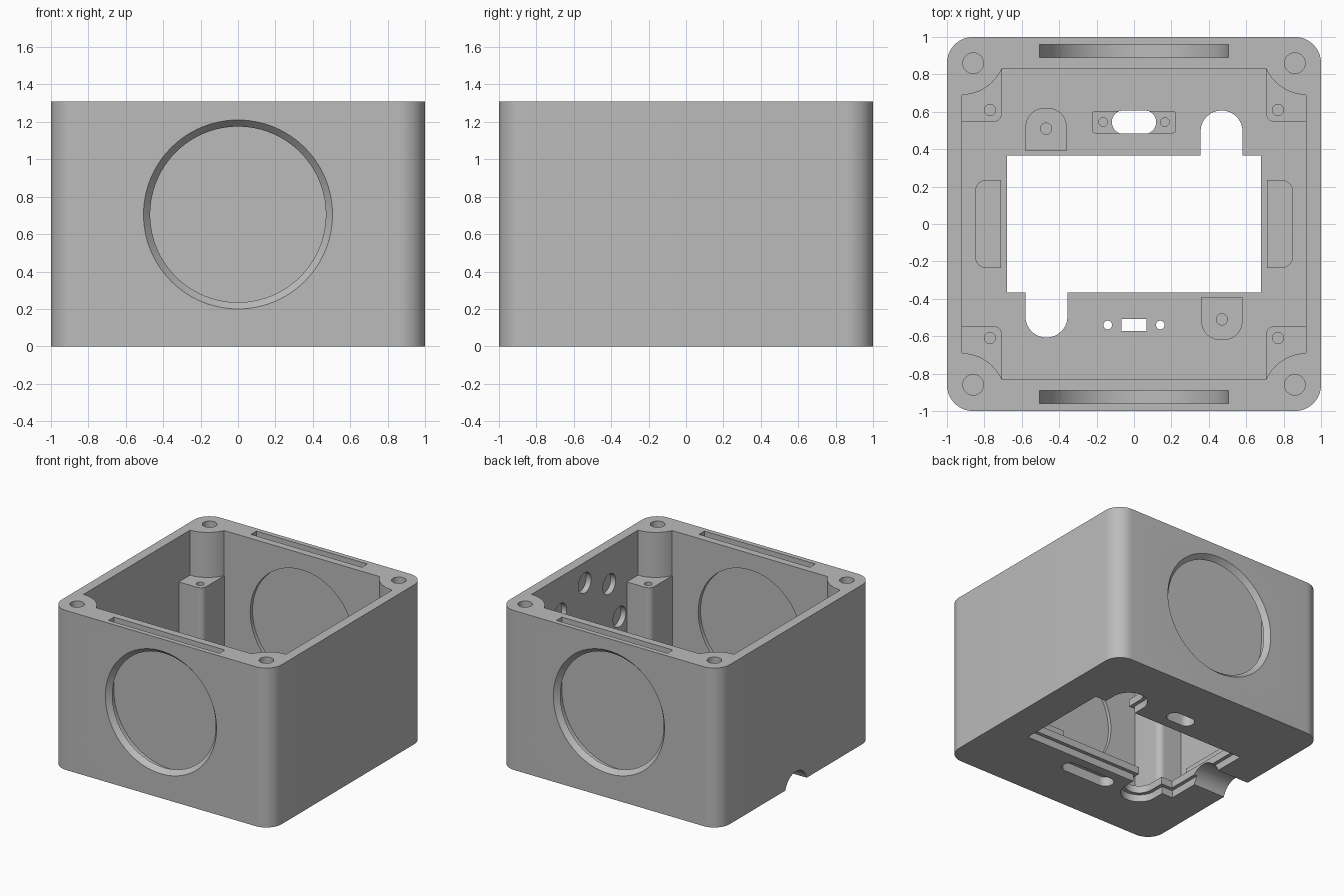
import bpy, bmesh, math
from mathutils import Matrix

cube = bpy.data.objects.get("Cube")
if cube:
    bpy.data.objects.remove(cube, do_unlink=True)

grey = bpy.data.materials.new("matte_grey")
grey.use_nodes = True
GREY = (0.5, 0.5, 0.5, 1)
grey.diffuse_color = GREY
grey.node_tree.nodes["Principled BSDF"].inputs["Base Color"].default_value = GREY

HEIGHT, FLOOR = 1.31, 0.12
HOLE_Z, HOLE_R = 0.705, 0.47


def add_object(name, bm):
    bmesh.ops.recalc_face_normals(bm, faces=bm.faces)
    mesh = bpy.data.meshes.new(name)
    bm.to_mesh(mesh)
    bm.free()
    obj = bpy.data.objects.new(name, mesh)
    bpy.context.collection.objects.link(obj)
    mesh.materials.append(grey)
    return obj


def prism(name, a, b, c, radii=0, axis="Z", seg=12):
    """Rounded rectangle over ranges a, b, extruded over range c along axis."""
    if not isinstance(radii, tuple):
        radii = (radii,) * 4
    corners = [(a[0], b[0], 1, 1), (a[1], b[0], -1, 1),
               (a[1], b[1], -1, -1), (a[0], b[1], 1, -1)]
    pts = []
    for i, (x, y, sx, sy) in enumerate(corners):
        r = radii[i]
        for k in range(seg + 1 if r else 1):
            t = math.pi * (1 + i / 2 + k / seg / 2)
            p = (x + r * (sx + math.cos(t)), y + r * (sy + math.sin(t))) if r else (x, y)
            if not pts or math.dist(p, pts[-1]) > 1e-5:
                pts.append(p)
    if math.dist(pts[0], pts[-1]) < 1e-5:
        pts.pop()
    place = {"Z": lambda u, v, w: (u, v, w),
             "Y": lambda u, v, w: (u, w, v),
             "X": lambda u, v, w: (w, u, v)}[axis]
    bm = bmesh.new()
    low, high = ([bm.verts.new(place(u, v, w)) for u, v in pts] for w in c)
    bm.faces.new(low)
    bm.faces.new(high)
    n = len(pts)
    for i in range(n):
        j = (i + 1) % n
        bm.faces.new((low[i], low[j], high[j], high[i]))
    return add_object(name, bm)


def rod(name, u, v, r, c, axis="Z", seg=12):
    return prism(name, (u - r, u + r), (v - r, v + r), c, r, axis, seg)


def cut(target, cutter):
    """Subtract the cutter from the target and discard it."""
    mod = target.modifiers.new("cut", "BOOLEAN")
    mod.operation = "DIFFERENCE"
    mod.solver = "EXACT"
    mod.object = cutter
    cutter.hide_render = True
    bpy.context.view_layer.objects.active = target
    bpy.ops.object.modifier_apply(modifier=mod.name)
    bpy.data.objects.remove(cutter, do_unlink=True)


def span(p, q):
    return (min(p, q), max(p, q))


housing = prism("housing", (-1, 1), (-1, 1), (0, HEIGHT), 0.14)

# Cavity shape, with everything that stands inside it taken away
cavity = prism("cavity", (-0.92, 0.92), (-0.83, 0.83), (FLOOR, HEIGHT + 0.1))
for sx in (-1, 1):
    for sy in (-1, 1):
        cut(cavity, rod("corner_post", sx * 0.925, sy * 0.93, 0.24, (0, 2), seg=20))
        inner = [0.05 if (cx, cy) == (-sx, -sy) else 0
                 for cx, cy in ((-1, -1), (1, -1), (1, 1), (-1, 1))]
        cut(cavity, prism("screw_boss", span(sx * 0.705, sx * 1.1),
                          span(sy * 0.545, sy * 1.1), (0, 0.94), tuple(inner)))
    # Raised pads beside the opening
    outer = (0, 0.06, 0.06, 0) if sx > 0 else (0.06, 0, 0, 0.06)
    cut(cavity, prism("side_pad", span(sx * 0.71, sx * 0.85), (-0.235, 0.235),
                      (0, 0.18), outer))
    tab = (0, 0, 0.1, 0.1) if sx > 0 else (0.1, 0.1, 0, 0)
    cut(cavity, prism("mount_tab", span(-sx * 0.58, -sx * 0.36),
                      span(sx * 0.39, sx * 0.62), (0, 0.18), tab))
cut(cavity, prism("cable_pad", (-0.225, 0.225), (0.485, 0.605), (0, 0.18), 0.02))
cut(housing, cavity)

# Screw holes in posts, bosses and tabs
for sx in (-1, 1):
    for sy in (-1, 1):
        cut(housing, rod("post_hole", sx * 0.86, sy * 0.86, 0.055, (0.95, 1.4)))
        cut(housing, rod("boss_hole", sx * 0.77, sy * 0.61, 0.03, (0.6, 1)))
    cut(housing, rod("tab_hole", -sx * 0.47, sx * 0.51, 0.03, (0.06, 0.3)))
    cut(housing, rod("pad_hole", sx * 0.165, 0.545, 0.023, (0.06, 0.3)))
    cut(housing, rod("pin_hole", sx * 0.14, -0.54, 0.023, (-0.1, 0.3)))

# Floor opening with keyed ends and a wider step underneath
for grow, top in ((0, 0.3), (0.03, 0.06)):
    cut(housing, prism("opening", (-0.68 - grow, 0.68 + grow),
                       (-0.367 - grow, 0.367 + grow), (-0.1, top)))
    for s in (-1, 1):
        r = 0.112 + grow
        ends = (0, 0, r, r) if s > 0 else (r, r, 0, 0)
        cut(housing, prism("opening_end", (s * 0.468 - r, s * 0.468 + r),
                           span(s * 0.2, s * (0.607 + grow)), (-0.1, top), ends))

# Small slots in the floor
cut(housing, prism("cable_slot", (-0.118, 0.118), (0.483, 0.607), (-0.1, 0.3), 0.06))
cut(housing, prism("switch_recess", (-0.235, 0.235), (-0.605, -0.475), (-0.1, 0.08), 0.064))
cut(housing, prism("switch_window", (-0.067, 0.067), (-0.571, -0.509), (-0.1, 0.3)))

# Cable channel under the side wall
cut(housing, rod("cable_channel", 0, -0.04, 0.145, (-1.1, -0.6), "X"))

# Round windows front and back: flared rim, slide-in slot, shallow inner recess
for s in (-1, 1):
    cut(housing, prism("slide_slot", (-0.505, 0.505), (HOLE_Z - 0.505, 1.4),
                       span(s * 0.89, s * 0.96), (0.505, 0.505, 0, 0), "Y", 24))
    cut(housing, rod("inner_recess", 0, HOLE_Z, HOLE_R, span(s * 0.7, s * 0.86), "Y", 24))
    bm = bmesh.new()
    bmesh.ops.create_cone(bm, cap_ends=True, segments=96, radius1=0.461,
                          radius2=0.514, depth=0.06)
    bm.transform(Matrix.Translation((0, s * 0.98, HOLE_Z))
                 @ Matrix.Rotation(-s * math.pi / 2, 4, "X"))
    cut(housing, add_object("flared_rim", bm))

# Ring of blind holes inside one side wall
for k in range(8):
    t = k * math.pi / 4
    cut(housing, rod("blind_hole", 0.45 * math.cos(t), 0.69 + 0.45 * math.sin(t),
                     0.083, (0.85, 0.965), "X"))

bpy.ops.object.select_all(action="DESELECT")
housing.select_set(True)
bpy.context.view_layer.objects.active = housing
bpy.ops.object.shade_smooth_by_angle(angle=math.radians(30))
